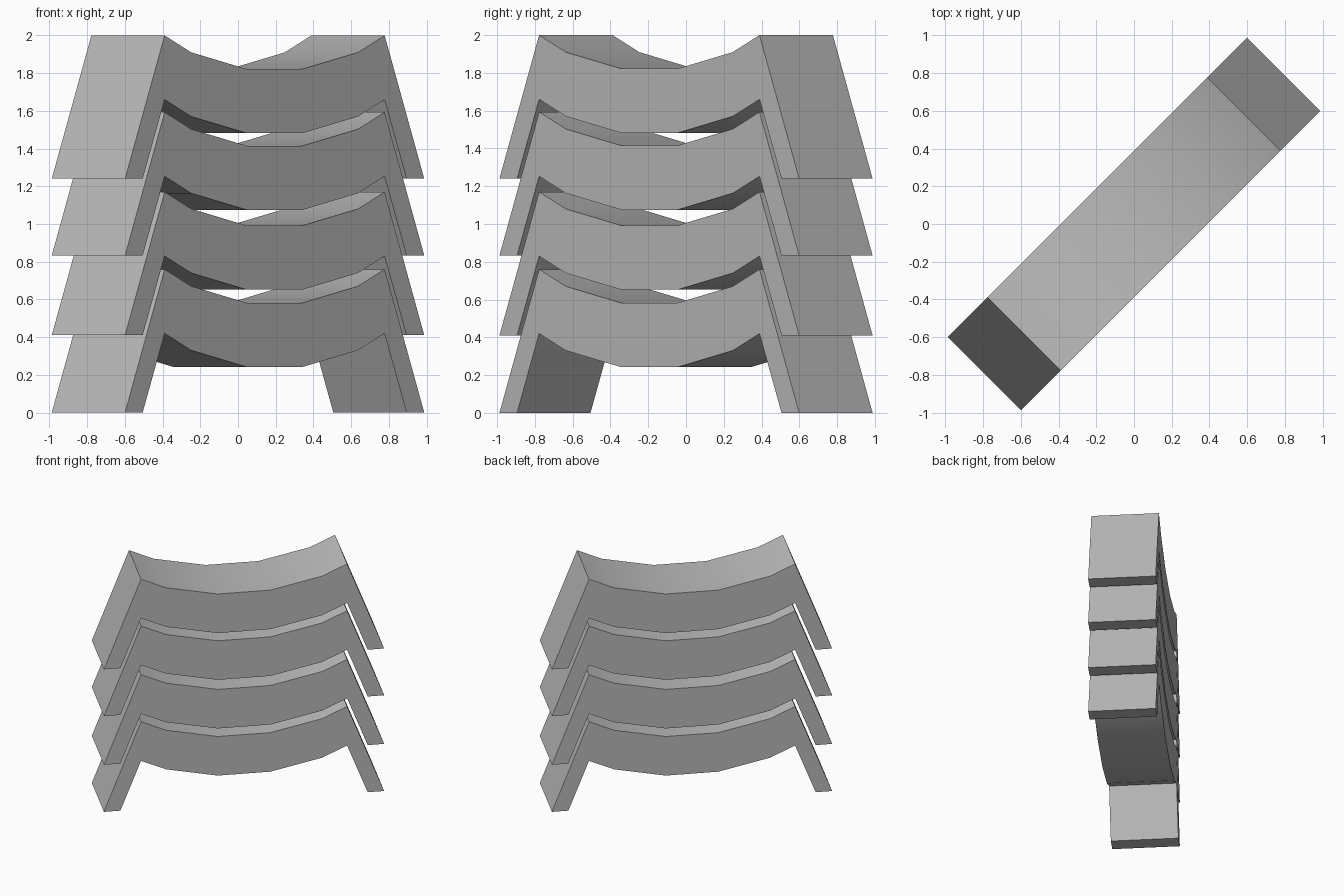
import bpy, bmesh, math
from mathutils import Matrix

if "Cube" in bpy.data.objects:
    bpy.data.objects.remove(bpy.data.objects["Cube"])

grey = bpy.data.materials.new("plain grey")
grey.diffuse_color = (0.5, 0.5, 0.5, 1)
grey.use_nodes = True
grey.node_tree.nodes["Principled BSDF"].inputs["Base Color"].default_value = grey.diffuse_color

HALF_WIDTH = 0.275
# right half of the dished seat: distance from the middle, height above the feet
SEAT_TOP = [(0.21, 0.582), (0.625, 0.67), (0.825, 0.76)]
SEAT_DROP = 0.34                     # thickness of the seat, measured vertically
FOOT_OUTER, FOOT_INNER = 1.122, 0.99


def stool_outline():
    """Right half outline from seat top, round the leg, to seat underside; then mirrored."""
    under = [(u, z - SEAT_DROP) for u, z in reversed(SEAT_TOP)]
    right = SEAT_TOP + [(FOOT_OUTER, 0), (FOOT_INNER, 0)] + under
    return right + [(-u, z) for u, z in reversed(right)]


def make_stool(name, height):
    bm = bmesh.new()
    side = bm.faces.new([bm.verts.new((u, -HALF_WIDTH, z)) for u, z in stool_outline()])
    ext = bmesh.ops.extrude_face_region(bm, geom=[side], use_keep_orig=True)
    moved = [g for g in ext["geom"] if isinstance(g, bmesh.types.BMVert)]
    bmesh.ops.translate(bm, verts=moved, vec=(0, 2 * HALF_WIDTH, 0))
    bmesh.ops.recalc_face_normals(bm, faces=bm.faces)
    # stand diagonally across the grid
    bm.transform(Matrix.Translation((0, 0, height)) @ Matrix.Rotation(math.radians(45), 4, "Z"))
    mesh = bpy.data.meshes.new(name)
    bm.to_mesh(mesh)
    bm.free()
    mesh.materials.append(grey)
    obj = bpy.data.objects.new(name, mesh)
    bpy.context.collection.objects.link(obj)
    bpy.ops.object.select_all(action="DESELECT")
    obj.select_set(True)
    bpy.context.view_layer.objects.active = obj
    bpy.ops.object.shade_smooth_by_angle(angle=math.radians(30))


# four stacked stools
for i, height in enumerate((0, 0.41, 0.833, 1.24)):
    make_stool(f"stool_{i + 1}", height)
